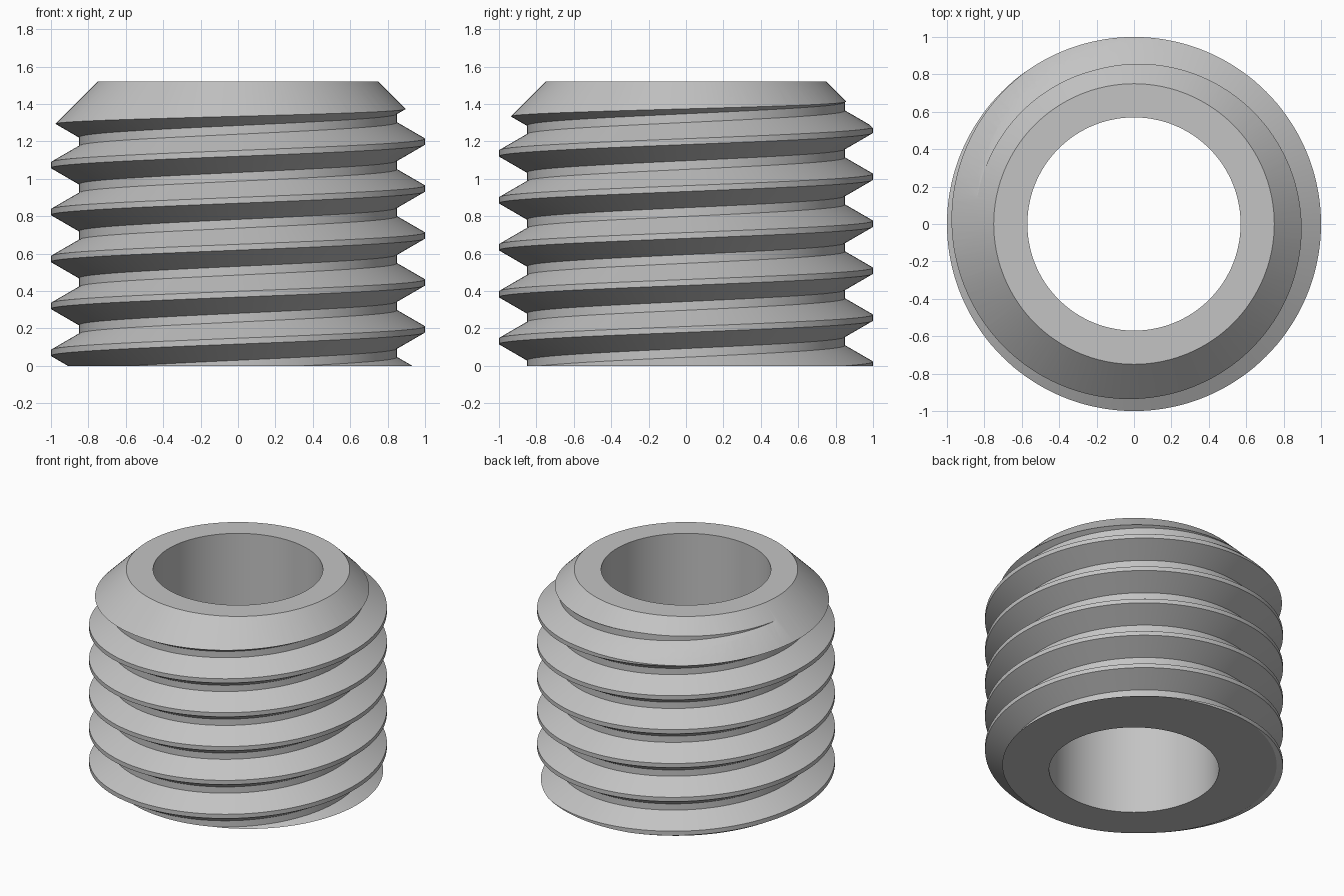
import bpy
import bmesh
from math import cos, sin, pi, tan, radians

SEGMENTS = 144
PITCH = 0.251
CREST_R, ROOT_R, BORE_R, TOP_R = 1.0, 0.85, 0.57, 0.75
HEIGHT = 1.52
CREST_Z = 0.195          # crest centre on the +x side
TURNS_BELOW, TURNS = 4, 12

cube = bpy.data.objects.get("Cube")
if cube:
    bpy.data.objects.remove(cube, do_unlink=True)

steel = bpy.data.materials.new("light grey steel")
steel.use_nodes = True
colour = (0.55, 0.55, 0.55, 1)
steel.diffuse_color = colour
steel.node_tree.nodes["Principled BSDF"].inputs["Base Color"].default_value = colour


def make_object(name, bm):
    bmesh.ops.recalc_face_normals(bm, faces=bm.faces)
    mesh = bpy.data.meshes.new(name)
    bm.to_mesh(mesh)
    bm.free()
    mesh.materials.append(steel)
    obj = bpy.data.objects.new(name, mesh)
    bpy.context.collection.objects.link(obj)
    return obj


def threaded_rod(name):
    """Endless right-hand thread: one profile per turn, swept up a helix."""
    bm = bmesh.new()
    crest = PITCH / 16
    flank = crest + (CREST_R - ROOT_R) * tan(radians(30))
    profile = [(ROOT_R, -flank), (CREST_R, -crest), (CREST_R, crest), (ROOT_R, flank)]
    rows = [(r, z + CREST_Z + (turn - TURNS_BELOW) * PITCH)
            for turn in range(TURNS) for r, z in profile]
    columns = []
    for i in range(SEGMENTS):
        a = 2 * pi * i / SEGMENTS
        # the first column is one turn longer, to close the helix on itself
        extra = [(r, z + TURNS * PITCH) for r, z in rows[:4]] if i == 0 else []
        columns.append([bm.verts.new((r * cos(a), r * sin(a), z + PITCH * i / SEGMENTS))
                        for r, z in rows + extra])
    first = columns[0]
    columns.append(first[4:])
    for left, right in zip(columns, columns[1:]):
        for j in range(len(rows) - 1):
            bm.faces.new((left[j], right[j], right[j + 1], left[j + 1]))

    # fan caps at both ends, well outside the finished part
    n = len(rows)
    bottom = [c[0] for c in columns[:-1]] + first[4:0:-1]
    top = [c[n - 1] for c in columns[:-1]] + first[n + 3:n - 1:-1]
    for loop in (bottom, top):
        hub = bm.verts.new((0, 0, sum(v.co.z for v in loop) / len(loop)))
        for v, w in zip(loop, loop[1:] + loop[:1]):
            bm.faces.new((v, w, hub))
    return make_object(name, bm)


def chamfered_blank(name):
    """Revolved ring with the bore, flat ends and the 45 degree top chamfer."""
    bm = bmesh.new()
    rim = 1.2
    profile = [(BORE_R, 0), (rim, 0), (rim, HEIGHT - (rim - TOP_R)),
               (TOP_R, HEIGHT), (BORE_R, HEIGHT)]
    rings = []
    for i in range(SEGMENTS):
        a = 2 * pi * i / SEGMENTS
        rings.append([bm.verts.new((r * cos(a), r * sin(a), z)) for r, z in profile])
    for a, b in zip(rings, rings[1:] + rings[:1]):
        for j in range(len(profile)):
            k = (j + 1) % len(profile)
            bm.faces.new((a[j], b[j], b[k], a[k]))
    return make_object(name, bm)


# Trim the thread to the blank
insert = threaded_rod("threaded_insert")
blank = chamfered_blank("chamfer_blank")
blank.hide_render = True
trim = insert.modifiers.new("trim", "BOOLEAN")
trim.operation = "INTERSECT"
trim.solver = "EXACT"
trim.object = blank

bpy.ops.object.select_all(action="DESELECT")
insert.select_set(True)
bpy.context.view_layer.objects.active = insert
bpy.ops.object.modifier_apply(modifier=trim.name)
bpy.data.objects.remove(blank, do_unlink=True)
bpy.ops.object.shade_smooth_by_angle(angle=radians(25))
